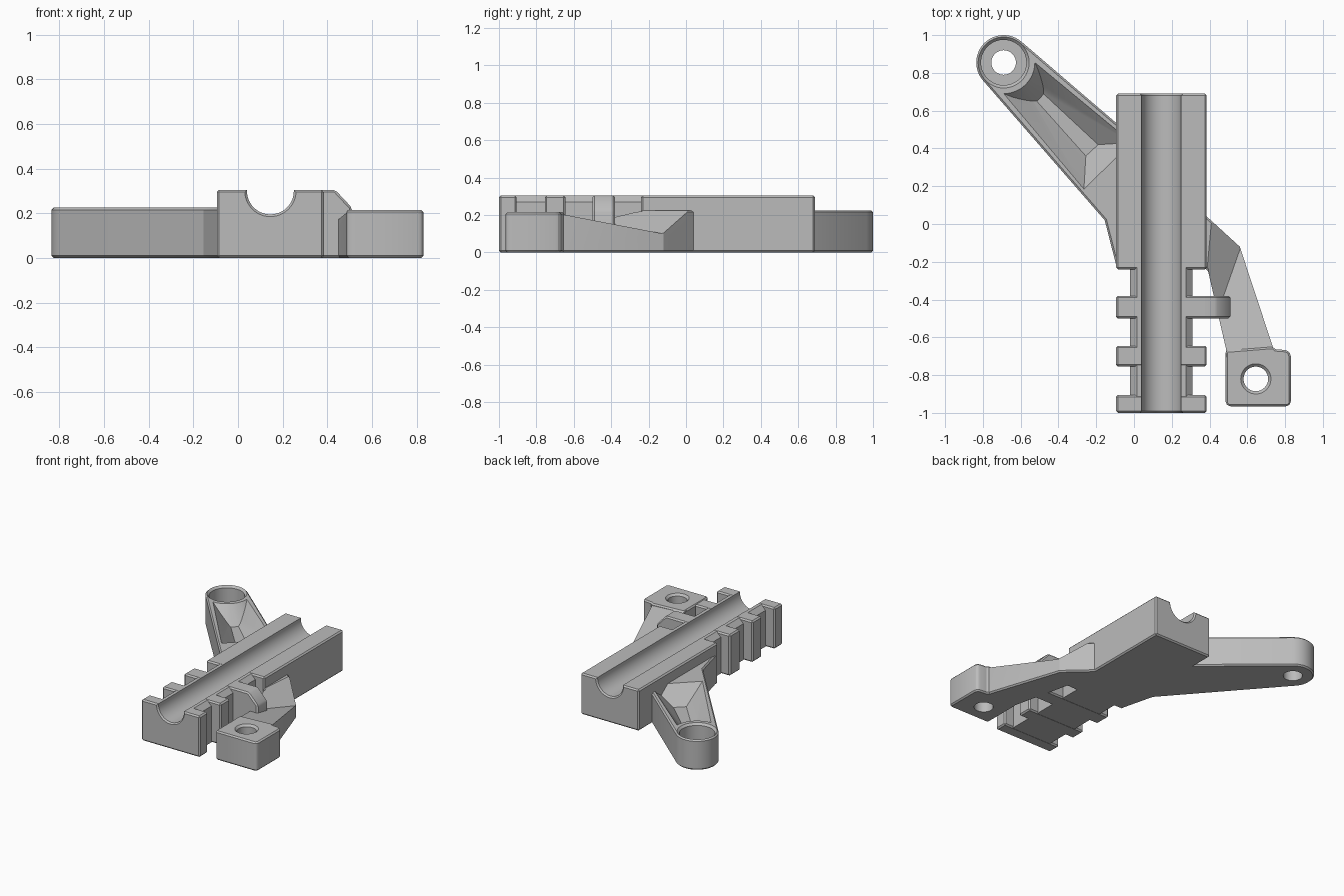
import bpy, bmesh, math
from mathutils import Vector

if "Cube" in bpy.data.objects:
    bpy.data.objects.remove(bpy.data.objects["Cube"], do_unlink=True)

grey = bpy.data.materials.new("plain grey")
grey.use_nodes = True
GREY = (0.5, 0.5, 0.5, 1)
grey.diffuse_color = GREY
grey.node_tree.nodes["Principled BSDF"].inputs["Base Color"].default_value = GREY


def make(name, bm):
    bmesh.ops.recalc_face_normals(bm, faces=bm.faces)
    mesh = bpy.data.meshes.new(name)
    bm.to_mesh(mesh)
    bm.free()
    mesh.materials.append(grey)
    obj = bpy.data.objects.new(name, mesh)
    bpy.context.collection.objects.link(obj)
    return obj


def apply(obj, mod):
    bpy.context.view_layer.objects.active = obj
    bpy.ops.object.modifier_apply(modifier=mod.name)


def chamfer(obj, width=0.01):
    mod = obj.modifiers.new("chamfer", "BEVEL")
    mod.width, mod.segments = width, 1
    mod.limit_method, mod.angle_limit = "ANGLE", math.radians(40)
    apply(obj, mod)
    return obj


def combine(obj, other, operation="DIFFERENCE"):
    mod = obj.modifiers.new("cut", "BOOLEAN")
    mod.operation, mod.solver, mod.object = operation, "EXACT", other
    apply(obj, mod)
    bpy.data.objects.remove(other, do_unlink=True)


def prism(name, outline, direction):
    """Extrude a closed outline of 3D points."""
    bm = bmesh.new()
    face = bm.faces.new([bm.verts.new(p) for p in outline])
    top = bmesh.ops.extrude_face_region(bm, geom=[face])["geom"]
    moved = [v for v in top if isinstance(v, bmesh.types.BMVert)]
    bmesh.ops.translate(bm, verts=moved, vec=direction)
    return make(name, bm)


def plan(name, outline, height):
    return prism(name, [(x, y, 0) for x, y in outline], (0, 0, height))


def section(name, outline, y0, y1):
    return prism(name, [(x, y0, z) for x, z in outline], (0, y1 - y0, 0))


def hull(name, points):
    bm = bmesh.new()
    for p in points:
        bm.verts.new(p)
    result = bmesh.ops.convex_hull(bm, input=bm.verts[:])
    spare = [g for g in result["geom_interior"] if isinstance(g, bmesh.types.BMVert)]
    bmesh.ops.delete(bm, geom=spare, context="VERTS")
    bmesh.ops.dissolve_limit(bm, angle_limit=0.01, verts=bm.verts[:], edges=bm.edges[:])
    return make(name, bm)


def lathe(name, centre, rings, along_y=False, n=48):
    """Stack of circles given as (radius, position along the axis)."""
    bm = bmesh.new()
    loops = []
    for r, h in rings:
        loop = []
        for i in range(n):
            a = math.tau * i / n
            u, v = centre[0] + r * math.cos(a), centre[1] + r * math.sin(a)
            loop.append(bm.verts.new((u, h, v) if along_y else (u, v, h)))
        loops.append(loop)
    for a, b in zip(loops, loops[1:]):
        for i in range(n):
            j = (i + 1) % n
            bm.faces.new((a[i], a[j], b[j], b[i]))
    bm.faces.new(loops[0])
    bm.faces.new(loops[-1])
    return make(name, bm)


# Grooved rail: solid rear body, narrow core and three cross teeth
LEFT, RIGHT, TOP = -0.095, 0.385, 0.305


def rail_box(name, y0, y1):
    return chamfer(section(name, [(LEFT, 0), (RIGHT, 0), (RIGHT, TOP), (LEFT, TOP)], y0, y1))


rail = rail_box("rail", -0.24, 0.69)
core = [(-0.02, 0.001), (0.31, 0.001), (0.31, 0.27), (0.275, 0.304), (0.015, 0.304), (-0.02, 0.27)]
combine(rail, section("core", core, -0.98, 0.3), "UNION")
for y0, y1 in ((-1, -0.905), (-0.755, -0.645), (-0.5, -0.38)):
    combine(rail, rail_box("tooth", y0, y1), "UNION")
groove = [(0.125, -1.01), (0.105, -0.99), (0.105, 0.68), (0.125, 0.7)]
combine(rail, lathe("groove", (0.145, 0.3), groove, along_y=True))

# Left-rear arm with a round hub
HUB = Vector((-0.69, 0.855))
ARM_TOP = 0.225
outline = []
for i in range(25):
    a = math.radians(50 + 171 * i / 24)
    outline.append((HUB.x + 0.145 * math.cos(a), HUB.y + 0.145 * math.sin(a)))
outline += [(-0.155, 0.02), (-0.09, -0.235), (-0.05, -0.235), (-0.05, 0.497)]
hub_arm = chamfer(plan("hub_arm", outline, ARM_TOP))

# Hopper-shaped pocket in the arm, ending in a cone around the hub
rim = [(-0.75, 0.762), (-0.265, 0.185), (-0.012, 0.431), (-0.6, 0.917)]
floor = [(-0.577, 0.72), (-0.255, 0.36), (-0.19, 0.42), (-0.553, 0.758)]
pocket = hull("pocket", [(x, y, z) for x, y in rim for z in (ARM_TOP, 0.3)]
              + [(x, y, 0.1) for x, y in floor])
combine(pocket, lathe("hub_cone", HUB, [(0.312, 0.05), (0.085, 0.32)]))
combine(hub_arm, pocket)

# Stepped hub bore
combine(hub_arm, lathe("bore", HUB, [(0.065, -0.05), (0.065, 0.09), (0.12, 0.09),
                                     (0.12, 0.21), (0.145, 0.235)]))

# Right-front arm with a sloping top and a side wall next to the rail
outline = [(0.35, 0.07), (0.385, 0.04), (0.56, -0.12), (0.735, -0.65), (0.735, -0.71),
           (0.487, -0.71), (0.487, -0.66), (0.39, -0.24), (0.35, -0.23)]
foot_arm = chamfer(plan("foot_arm", outline, ARM_TOP))
valley = [Vector((0.587, -0.06, 0.088)), Vector((0.352, -0.73, 0.217))]
rise = Vector((-0.29, 0.34, 0.24))
ramp = valley + [p + rise for p in valley]
ramp += [(1, -0.73, 0.217), (1, -0.06, 0.088), (1, 0.28, 0.45), (1, -0.73, 0.45), (0.352, -0.73, 0.45)]
combine(foot_arm, hull("ramp", ramp))

# Square foot with a countersunk hole
outline = [(0.485, -0.67), (0.735, -0.65), (0.75, -0.663), (0.80, -0.667), (0.822, -0.675),
           (0.83, -0.70), (0.83, -0.95), (0.815, -0.965), (0.50, -0.965), (0.485, -0.95)]
foot = chamfer(plan("foot", outline, 0.215))
combine(foot, lathe("foot_hole", (0.645, -0.82), [(0.065, -0.05), (0.065, 0.2), (0.09, 0.225)]))

# Sloped tab joining the last tooth to the arm
tab = chamfer(section("tab", [(0.34, 0), (0.51, 0), (0.51, 0.225), (0.435, TOP), (0.34, TOP)],
                      -0.5, -0.38))

# Smooth round walls, sharp edges elsewhere
for obj in (rail, hub_arm, foot_arm, foot, tab):
    bpy.ops.object.select_all(action="DESELECT")
    obj.select_set(True)
    bpy.context.view_layer.objects.active = obj
    bpy.ops.object.shade_smooth_by_angle(angle=math.radians(25))
